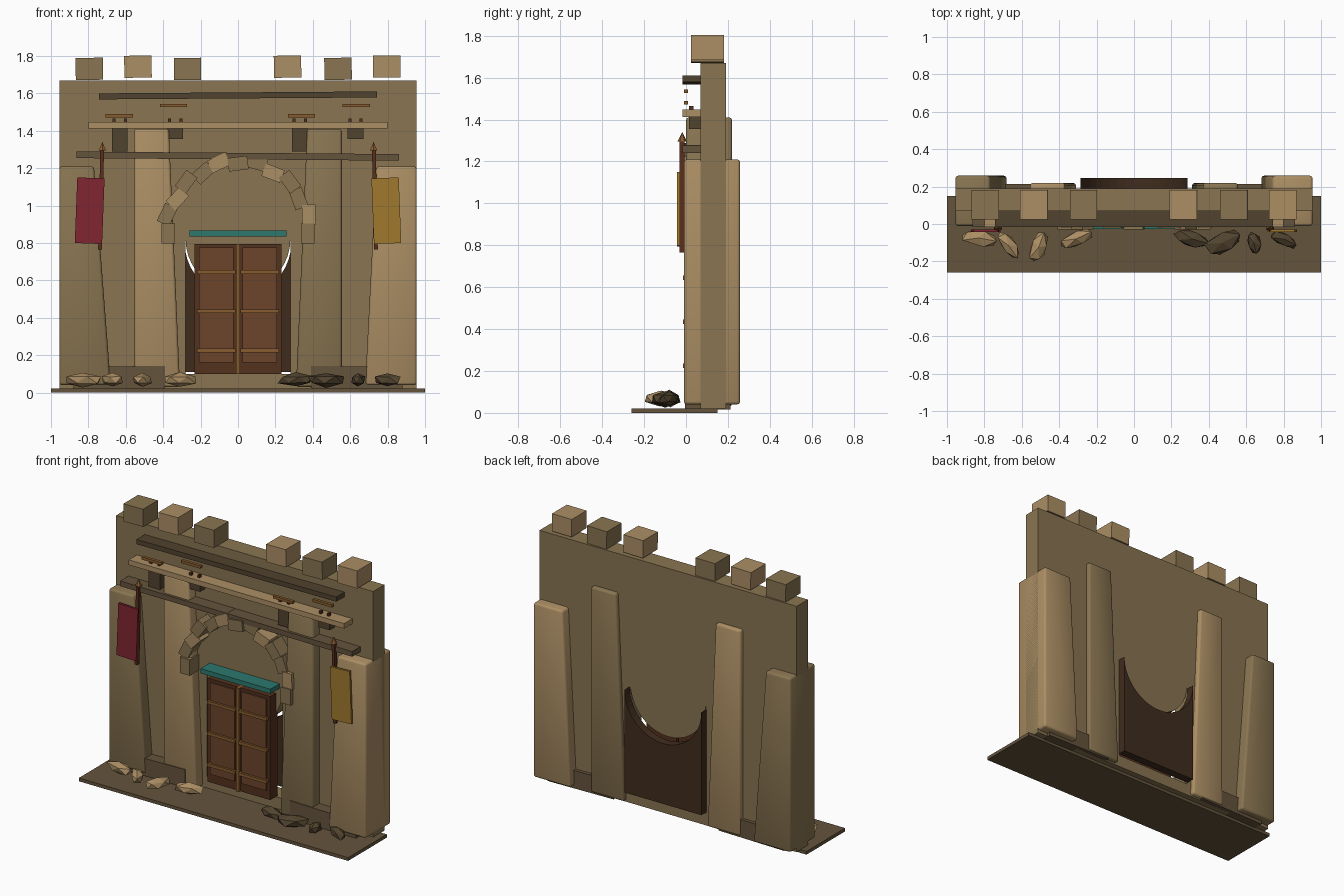
import bpy, bmesh, math, random
from mathutils import Vector, Matrix

if "Cube" in bpy.data.objects:
    bpy.data.objects.remove(bpy.data.objects["Cube"])
random.seed(4)


def mat(name, r, g, b):
    m = bpy.data.materials.new(name)
    m.diffuse_color = tuple((c / 255) ** 2.2 for c in (r, g, b)) + (1,)
    m.use_nodes = True
    m.node_tree.nodes["Principled BSDF"].inputs["Base Color"].default_value = m.diffuse_color
    return m


STONE = mat("stone", 136, 116, 82)
LIGHT = mat("light_stone", 170, 141, 100)
DARK = mat("dark_stone", 100, 84, 62)
SHADOW = mat("shadow_stone", 82, 69, 50)
FRAME = mat("door_wood", 84, 52, 35)
PANEL = mat("door_panel", 108, 70, 46)
RECESS = mat("recess_wood", 66, 48, 35)
STRAP = mat("strap_wood", 134, 92, 50)
TEAL = mat("teal_paint", 48, 120, 110)
RED = mat("red_cloth", 128, 42, 52)
GOLD = mat("gold_cloth", 160, 120, 50)
POLE = mat("pole_wood", 90, 50, 34)


def finish(name, bm, material):
    bmesh.ops.recalc_face_normals(bm, faces=bm.faces)
    me = bpy.data.meshes.new(name)
    bm.to_mesh(me)
    bm.free()
    me.materials.append(material)
    ob = bpy.data.objects.new(name, me)
    bpy.context.collection.objects.link(ob)
    return ob


def box(name, x0, x1, y0, y1, z0, z1, material, tilt=0):
    """Box from its limits, tilted in the facade plane (degrees)."""
    bm = bmesh.new()
    bmesh.ops.create_cube(bm, size=1)
    c = Vector(((x0 + x1) / 2, (y0 + y1) / 2, (z0 + z1) / 2))
    m = (Matrix.Translation(c) @ Matrix.Rotation(math.radians(tilt), 4, 'Y')
         @ Matrix.Diagonal((x1 - x0, y1 - y0, z1 - z0, 1)))
    bm.transform(m)
    return finish(name, bm, material)


def prism(name, pts, y0, y1, material):
    """Extrude an x,z outline from y0 to y1."""
    bm = bmesh.new()
    f = bm.faces.new([bm.verts.new((x, y0, z)) for x, z in pts])
    r = bmesh.ops.extrude_face_region(bm, geom=[f])
    bmesh.ops.translate(bm, vec=(0, y1 - y0, 0),
                        verts=[v for v in r['geom'] if isinstance(v, bmesh.types.BMVert)])
    return finish(name, bm, material)


def sag(r, zc, n=20):
    """Hanging half circle from left to right."""
    return [(-r * math.cos(math.pi * i / n), zc - r * math.sin(math.pi * i / n))
            for i in range(n + 1)]


# ground slab and wall with a doorway whose head hangs down
box("ground_slab", -1, 1, -0.26, 0.15, 0, 0.022, DARK)
lobe = sag(0.28, 0.82)
prism("wall_left", [(-0.955, 0.02), (0, 0.02), (0, 0.1), (-0.28, 0.1)] + lobe[:11]
      + [(0, 1.67), (-0.955, 1.67)], 0.07, 0.19, STONE)
prism("wall_right", [(0.955, 0.02), (0, 0.02), (0, 0.1), (0.28, 0.1)] + lobe[:9:-1]
      + [(0, 1.67), (0.955, 1.67)], 0.07, 0.19, STONE)
prism("recess_panel", [(0.285, 0.11), (-0.285, 0.11)] + sag(0.285, 0.80), 0.19, 0.245, RECESS)

# merlons
for i, x in enumerate((-0.795, -0.535, -0.27, 0.265, 0.535, 0.795)):
    up = 0.012 * (i % 2)
    box("merlon", x - 0.073, x + 0.073, 0.025, 0.182, 1.672 + up, 1.79 + up,
        LIGHT if i % 2 else STONE, random.uniform(-1.5, 1.5))

# tapered buttress columns
cols = [(-1, 0.68, 0.77, 0.955, -0.01, 0.258, 0.04, 1.21, STONE),
        (-1, 0.31, 0.37, 0.555, 0.0, 0.22, 0.03, 1.41, LIGHT),
        (1, 0.31, 0.37, 0.555, 0.0, 0.22, 0.03, 1.41, STONE),
        (1, 0.68, 0.74, 0.955, -0.01, 0.258, 0.04, 1.21, LIGHT)]
for s, xb, xt, xo, y0, y1, z0, z1, m in cols:
    ob = prism("buttress_column", [(s * xb, z0), (s * xo, z0), (s * xo, z1), (s * xt, z1)],
               y0, y1, m)
    bv = ob.modifiers.new("bevel", 'BEVEL')
    bv.width, bv.segments = 0.014, 2
    for p in ob.data.polygons:
        p.use_smooth = True

# low plinths
box("plinth_left", -0.88, -0.39, -0.005, 0.213, 0.02, 0.14, DARK, -0.8)
box("plinth_right", 0.39, 0.88, -0.005, 0.213, 0.02, 0.14, DARK, 0.8)

# arch stones
for i in range(13):
    a = math.pi * i / 12
    r = 0.38 + (0.012 if i % 2 else -0.006)
    x, z = r * math.cos(a), 0.85 + r * math.sin(a)
    turn = -math.degrees(a) + (0 if i in (0, 12) else random.uniform(-16, 16))
    box("arch_stone", x - 0.036, x + 0.036, -0.03 + 0.008 * (i % 3), 0.09,
        z - 0.053, z + 0.053, LIGHT if i % 3 == 1 else STONE, turn)

# double door
for s in (-1, 1):
    def leaf(name, a, b, y0, y1, z0, z1, m):
        box(name, min(s * a, s * b), max(s * a, s * b), y0, y1, z0, z1, m)
    leaf("door_leaf", 0.008, 0.232, 0.01, 0.09, 0.1, 0.795, FRAME)
    leaf("door_panel", 0.025, 0.208, 0.0, 0.02, 0.16, 0.775, PANEL)
    for z in (0.225, 0.435, 0.645):
        leaf("door_strap", 0.014, 0.22, -0.014, 0.01, z - 0.01, z + 0.01, STRAP)
box("door_meeting_bar", -0.01, 0.01, -0.006, 0.05, 0.1, 0.795, STRAP)
box("door_lintel", -0.26, 0.26, -0.028, 0.08, 0.835, 0.866, TEAL)

# long beams
box("upper_beam", -0.742, 0.742, -0.017, 0.07, 1.573, 1.605, SHADOW, -0.4)
box("middle_beam", -0.8, 0.8, -0.017, 0.072, 1.413, 1.447, LIGHT)
box("lower_beam", -0.863, 0.86, -0.017, 0.072, 1.247, 1.282, DARK, 0.45)

# small floating slats
for x, z in ((-0.345, 1.535), (-0.635, 1.48), (0.34, 1.48), (0.632, 1.535)):
    box("wall_slat", x - 0.073, x + 0.073, -0.01, 0.01, z - 0.009, z + 0.009, STRAP)

# corbels under the middle beam
for x, z in ((-0.632, 1.29), (-0.335, 1.355), (0.33, 1.29), (0.628, 1.355)):
    box("corbel", x - 0.042, x + 0.042, 0.015, 0.08, z, 1.413, SHADOW)
    for dx in (-0.03, 0.03):
        box("corbel_peg", x + dx - 0.008, x + dx + 0.008, 0.015, 0.035, 1.4, 1.465, FRAME)

# banners on leaning poles
for s, m in ((-1, RED), (1, GOLD)):
    ang = 1.2 * -s
    box("banner_cloth", min(s * 0.72, s * 0.866), max(s * 0.72, s * 0.866), -0.043, -0.029,
        0.797, 1.148, m, -2.2 * s)
    box("banner_pole", s * 0.732 - 0.01, s * 0.732 + 0.01, -0.03, -0.006, 0.765, 1.3, POLE, ang)
    bm = bmesh.new()
    bmesh.ops.create_cone(bm, cap_ends=True, segments=6, radius1=0.022, radius2=0, depth=0.045)
    bm.transform(Matrix.Translation((s * 0.725, -0.018, 1.318)))
    finish("banner_finial", bm, STRAP)

# rubble: x, y, half sizes, turn
rocks = [(-0.83, -0.075, 0.105, 0.045, -10), (-0.67, -0.115, 0.085, 0.04, -55),
         (-0.51, -0.125, 0.095, 0.05, 70), (-0.31, -0.08, 0.1, 0.045, 25),
         (0.31, -0.08, 0.105, 0.05, -15), (0.47, -0.1, 0.11, 0.055, 25),
         (0.64, -0.1, 0.07, 0.04, -75), (0.80, -0.08, 0.085, 0.04, -25)]
for x, y, a, b, turn in rocks:
    bm = bmesh.new()
    bmesh.ops.create_icosphere(bm, subdivisions=1, radius=1)
    for v in bm.verts:
        v.co *= random.uniform(0.85, 1.15)
    bm.transform(Matrix.Translation((x, y, 0.068)) @ Matrix.Rotation(math.radians(turn), 4, 'Z')
                 @ Matrix.Diagonal((a, b, 0.038, 1)))
    finish("rubble_rock", bm, LIGHT if x < 0 else SHADOW)
